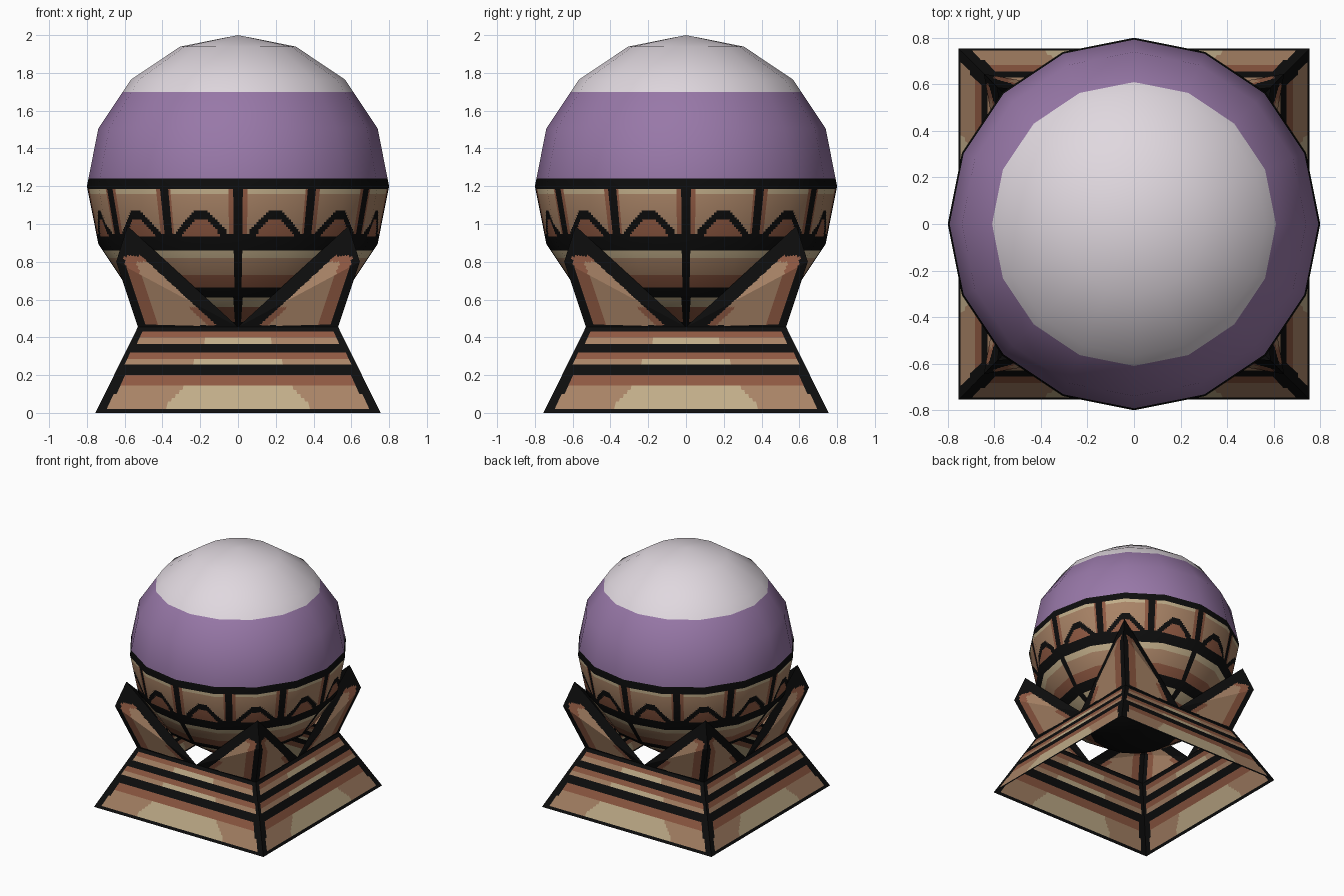
import bpy, bmesh, math
from mathutils import Vector, Matrix

if "Cube" in bpy.data.objects:
    bpy.data.objects.remove(bpy.data.objects["Cube"])


def lin(c):
    c /= 255
    return c / 12.92 if c <= 0.04045 else ((c + 0.055) / 1.055) ** 2.4


PALETTE = [("black_outline", (13, 13, 13)), ("light_tan", (193, 173, 137)),
           ("mid_tan", (168, 131, 102)), ("red_brown", (143, 89, 66)),
           ("glass_purple", (152, 120, 168)), ("glass_white", (224, 216, 223))]
BLACK, LIGHT, MID, BROWN, PURPLE, WHITE = range(6)
MATS = []
for name, rgb in PALETTE:
    m = bpy.data.materials.new(name)
    m.diffuse_color = (*[lin(c) for c in rgb], 1)
    m.use_nodes = True
    m.node_tree.nodes["Principled BSDF"].inputs["Base Color"].default_value = m.diffuse_color
    MATS.append(m)


def patch(bm, point, us, vs, rule, turn=0, flip=False):
    """Grid of faces on point(u, v), coloured by rule(centre), turned by quarter turns."""
    rot = Matrix.Rotation(turn * math.pi / 2, 3, 'Z')
    pts = [[point(u, v) for u in us] for v in vs]
    grid = [[bm.verts.new(rot @ p) for p in row] for row in pts]
    for j in range(len(vs) - 1):
        for i in range(len(us) - 1):
            ids = [(j, i), (j, i + 1), (j + 1, i + 1), (j + 1, i)]
            if flip:
                ids.reverse()
            f = bm.faces.new([grid[a][b] for a, b in ids])
            f.material_index = rule(sum((pts[a][b] for a, b in ids), Vector()) / 4)


def finish(bm, name, smooth=False):
    bmesh.ops.remove_doubles(bm, verts=bm.verts, dist=1e-5)
    for f in bm.faces:
        f.smooth = smooth
    me = bpy.data.meshes.new(name)
    bm.to_mesh(me)
    bm.free()
    for m in MATS:
        me.materials.append(m)
    ob = bpy.data.objects.new(name, me)
    bpy.context.collection.objects.link(ob)
    return ob


def steps(n):
    return [i / n for i in range(n + 1)]


# Base: four sloped, striped walls, open above and below
B, T, H = 0.755, 0.53, 0.455


def base_rule(p):
    x, z = abs(p.x), p.z
    half = B + (T - B) * z / H
    if half - x < (0.055 if z < 0.2 else 0.033):
        return BLACK
    for lo, mid, hi, w in ((0.02, 0.145, 0.2, 0.38), (0.255, 0.285, 0.32, 0.24),
                           (0.365, 0.4, 0.43, 0.18)):
        if lo < z < mid:
            return LIGHT if x < w - max(0, z - lo - 0.02) * 1.0 * (lo < 0.1) else MID
        if mid < z < hi:
            return BROWN
    return BLACK


rows = [0, .02, .04, .06, .08, .1, .12, .145, .2, .255, .285, .32, .365, .4, .43, H]
bm = bmesh.new()
for k in range(4):
    def wall(u, z):
        half = B + (T - B) * z / H
        return Vector(((2 * u - 1) * half, -half, z))
    patch(bm, wall, steps(90), rows, base_rule, k)
finish(bm, "base")


# Claws: a folded blade at each corner
def claw_rule(p):
    a, z = abs(p.x), p.z
    d = 0.53 + 0.115 * (z - H) / 0.345 - a      # distance from the corner ridge
    diag = a - 0.58 * (z - H) / 0.535           # distance from the slanted edge
    if d < 0.045 or z > 0.83 or diag < 0.105 or z < 0.463:
        return BLACK
    if d < 0.105 or z > 0.8 or (diag < 0.15 and z < 0.56):
        return BROWN
    return MID


def blade(bm, s, turn):
    a, b, c, d = [Vector((s * x, -y, z)) for x, y, z in
                  ((0, T, H), (T, T, H), (0.645, 0.645, 0.8), (0.585, 0.585, 0.99))]
    for p, q in ((b, c), (c, d)):
        patch(bm, lambda u, v: a.lerp(p.lerp(q, v), u), steps(48)[1:], steps(24),
              claw_rule, turn, s < 0)
        # closing sliver at the narrow end
        patch(bm, lambda u, v: a.lerp(p.lerp(q, v), u), [0.0005, 1 / 48], [0, 1],
              lambda c: BLACK, turn, s < 0)


for k, name in enumerate(("front_right", "back_right", "back_left", "front_left")):
    bm = bmesh.new()
    blade(bm, 1, k)
    blade(bm, -1, k + 1)
    finish(bm, "claw_" + name)

# Ball: 16-sided, 8-ring globe; lower half painted as a panelled bowl
R, CZ, SEG = 0.8, 1.2, 16
RINGS = [(R * math.cos(math.radians(a)), CZ + R * math.sin(math.radians(a)))
         for a in (-90, -67.5, -45, -22.5, 0, 22.5, 45, 67.5, 90)]


def radius(z):
    for (r0, z0), (r1, z1) in zip(RINGS, RINGS[1:]):
        if z <= z1 + 1e-9:
            return r0 + (r1 - r0) * (z - z0) / (z1 - z0)
    return 0


def ball_point(u, z):
    i, f = divmod(u, 1)
    p, q = [Vector((math.cos(t), math.sin(t), 0))
            for t in (2 * math.pi * i / SEG, 2 * math.pi * (i + 1) / SEG)]
    p = p.lerp(q, f) * max(radius(z), 0)
    p.z = z
    return p


def ball_rule(p):
    z = p.z
    if z > 1.24:
        return WHITE if z > 1.7 else PURPLE
    if z > 1.185 or 0.86 < z < 0.935 or 0.61 < z < 0.665 or z < 0.48:
        return BLACK
    ang = math.degrees(math.atan2(p.y, p.x))
    if z > 0.9:                                  # twelve panels with chevrons
        off = abs((ang + 15) % 30 - 15)          # 0 at a divider, 15 mid panel
        peak = 0.925 + 0.125 * min(1, max(0, off - 4) / 9)
        if off < 1.9 or abs(z - peak) < 0.026:
            return BLACK
        if z < peak or off < 3.3:
            return BROWN
        return LIGHT if z > 1.16 else MID
    if min(abs(p.x), abs(p.y)) < 0.02:           # four lower dividers
        return BLACK
    for lo, col in ((0.82, LIGHT), (0.73, MID), (0.665, BROWN), (0.56, LIGHT)):
        if z > lo:
            return col
    return BROWN


levels = {round(z, 5) for r, z in RINGS} | {1.24, 1.7, 0.48, 0.56, 0.61, 0.665, 0.73, 0.82, 0.86}
levels |= {round(0.935 + 0.0125 * i, 5) for i in range(21)}
bm = bmesh.new()
patch(bm, ball_point, [i / 24 for i in range(SEG * 24 + 1)], sorted(levels), ball_rule)
bmesh.ops.dissolve_degenerate(bm, edges=bm.edges, dist=1e-5)
ball = finish(bm, "ball", True)
centre = Vector((0, 0, CZ))
ball.data.normals_split_custom_set_from_vertices(
    [(v.co - centre).normalized() for v in ball.data.vertices])
